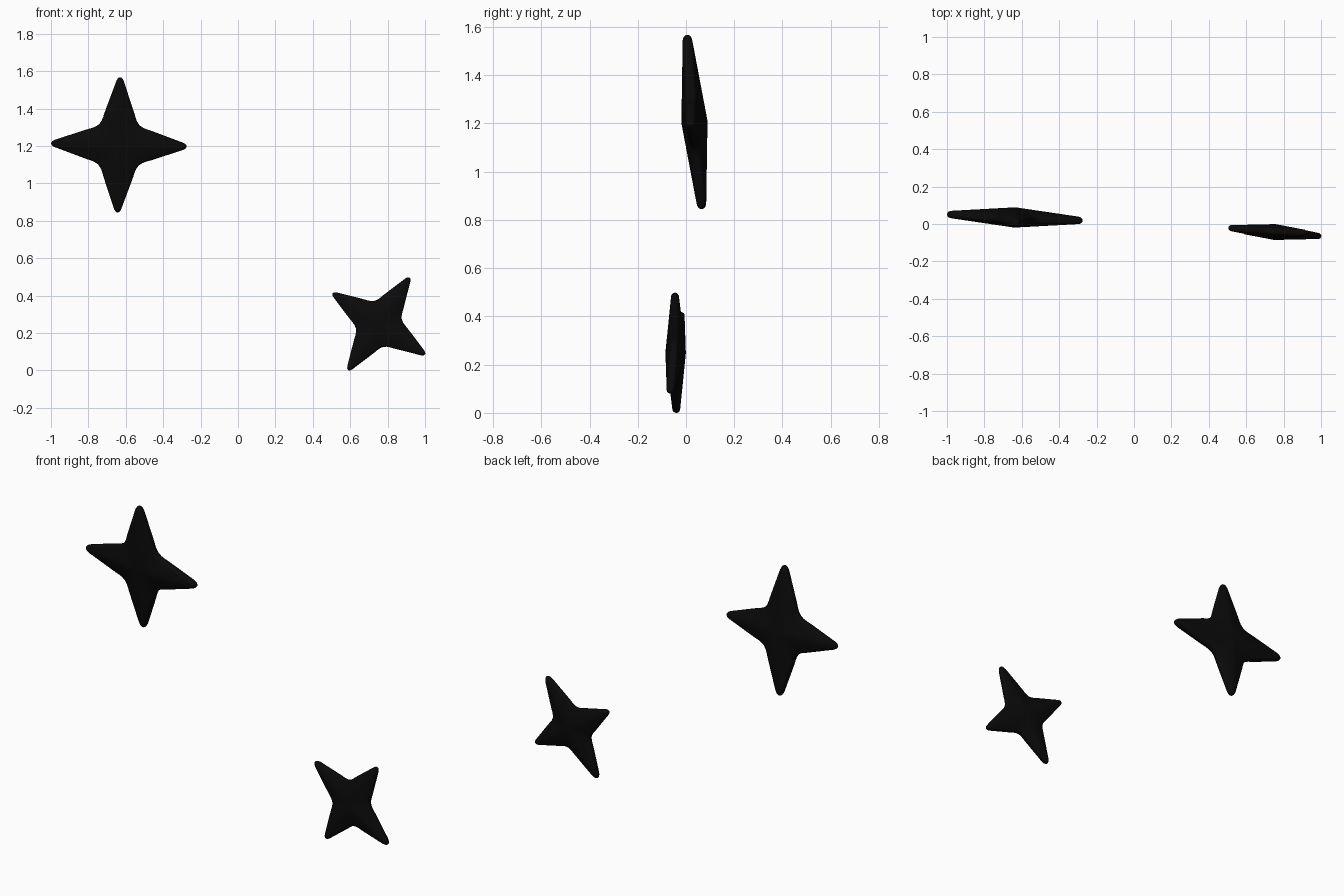
import bpy, bmesh, math
from mathutils import Vector, Matrix

if "Cube" in bpy.data.objects:
    bpy.data.objects.remove(bpy.data.objects["Cube"])

black = bpy.data.materials.new("black")
black.diffuse_color = (0.003, 0.003, 0.003, 1)
black.use_nodes = True
black.node_tree.nodes["Principled BSDF"].inputs["Base Color"].default_value = black.diffuse_color

# Half of one arm, unit star pointing up: tip -> notch
HALF = [(0.018, 0.995), (0.035, 0.98), (0.052, 0.95), (0.11, 0.785), (0.17, 0.615),
        (0.222, 0.465), (0.236, 0.415), (0.262, 0.35)]
ARM = ([(-x, z) for x, z in reversed(HALF)] + [(0, 1)] + HALF + [(0.298, 0.298)])


def outline():
    pts = []
    for q in range(4):
        c, s = math.cos(-q * math.pi / 2), math.sin(-q * math.pi / 2)
        pts += [(c * x - s * z, s * x + c * z) for x, z in ARM]
    return pts


def star(name, centre, radius, spin, slope_x, slope_z, apex=0.15, rim=0.055, round_in=0.07):
    """Pillow star: rounded rim, faces rising to a central point on both sides."""
    bm = bmesh.new()
    pts = outline()
    n = len(pts)
    rings = []
    for i in range(9):
        a = math.radians(-90 + 180 * i / 8)
        k = 1 - round_in * (1 - math.cos(a))
        y = rim * math.sin(a)
        rings.append([bm.verts.new((x * k, y, z * k)) for x, z in pts])
    for r0, r1 in zip(rings, rings[1:]):
        for j in range(n):
            m = (j + 1) % n
            bm.faces.new((r0[j], r0[m], r1[m], r1[j]))
    # front and back faces
    for ring, side in ((rings[0], -1), (rings[-1], 1)):
        tip = bm.verts.new((0, side * apex, 0))
        for j in range(n):
            bm.faces.new((ring[j], ring[(j + 1) % n], tip))
    bmesh.ops.recalc_face_normals(bm, faces=bm.faces)

    # spin in plane, then tilt so the plane follows the given slopes
    normal = Vector((-slope_x, 1, -slope_z)).normalized()
    tilt = Vector((0, 1, 0)).rotation_difference(normal).to_matrix().to_4x4()
    bm.transform(Matrix.Translation(centre) @ tilt
                 @ Matrix.Rotation(math.radians(spin), 4, 'Y') @ Matrix.Scale(radius, 4))
    me = bpy.data.meshes.new(name)
    bm.to_mesh(me)
    bm.free()
    me.materials.append(black)
    ob = bpy.data.objects.new(name, me)
    bpy.context.collection.objects.link(ob)
    bpy.ops.object.select_all(action='DESELECT')
    ob.select_set(True)
    bpy.context.view_layer.objects.active = ob
    bpy.ops.object.shade_smooth_by_angle(angle=math.radians(35))
    return ob


star("large_star", (-0.637, 0.035, 1.206), 0.363, 1.2, -0.048, -0.085)
star("small_star", (0.753, -0.043, 0.249), 0.297, 33.5, -0.069, 0.033, apex=0.143)
